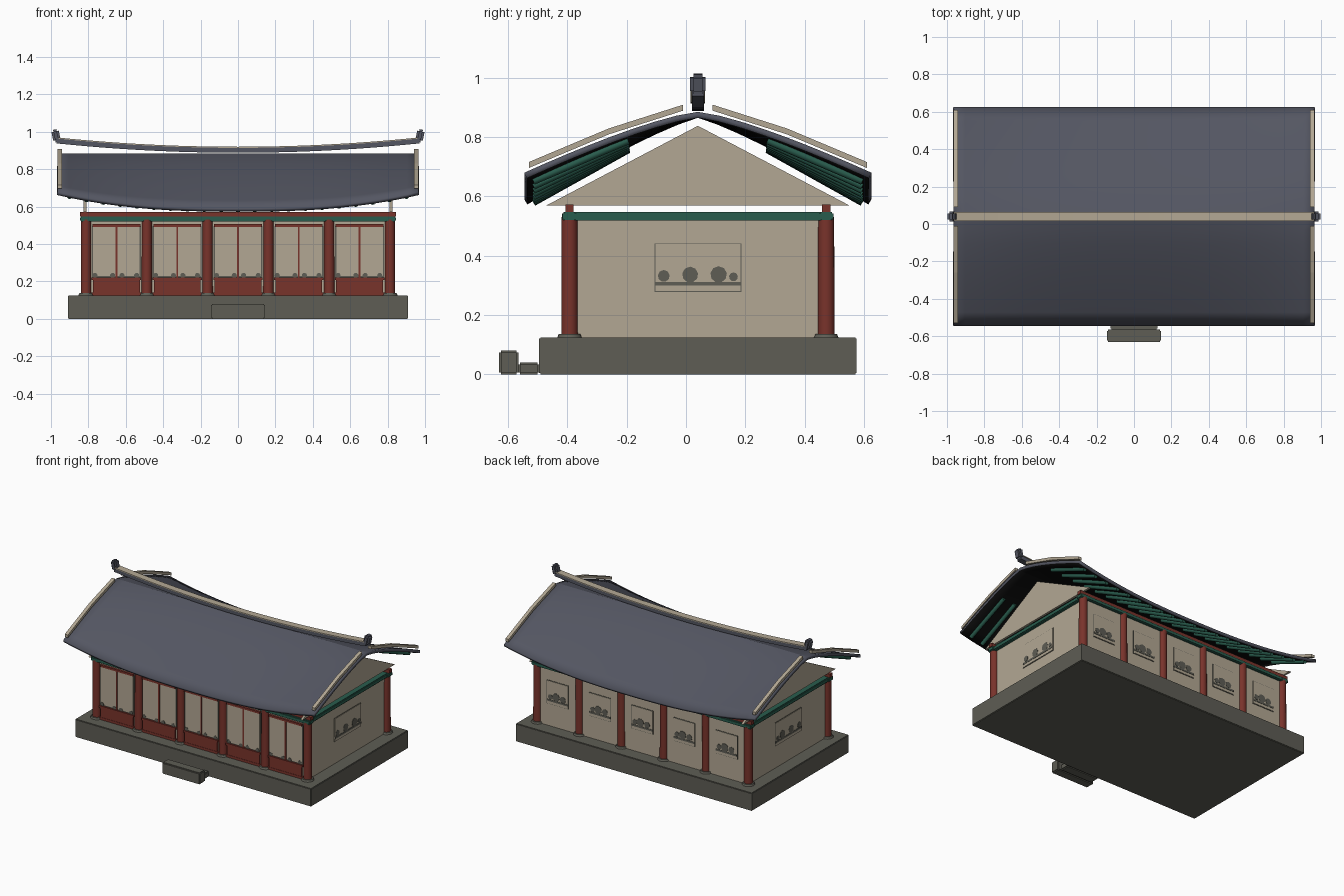
import bpy, bmesh, math
from mathutils import Vector

cube = bpy.data.objects.get("Cube")
if cube:
    bpy.data.objects.remove(cube, do_unlink=True)


def material(name, rgb):
    m = bpy.data.materials.new(name)
    m.use_nodes = True
    m.diffuse_color = (*rgb, 1)
    bsdf = next(n for n in m.node_tree.nodes if n.type == 'BSDF_PRINCIPLED')
    bsdf.inputs["Base Color"].default_value = (*rgb, 1)
    bsdf.inputs["Roughness"].default_value = 0.9
    return m


TILE = material("slate_tile", (.088, .093, .122))
PLASTER = material("plaster", (.45, .39, .295))
RED = material("red_lacquer", (.19, .033, .024))
GREEN = material("green_paint", (.022, .108, .075))
STONE = material("stone", (.112, .11, .09))
DARK = material("dark_soffit", (.004, .004, .004))

MID = 0.04        # building centre along y
HALF = 0.4325     # column rows
COLUMNS = [-.8125 + .325 * i for i in range(6)]
BAYS = [a + .1625 for a in COLUMNS[:-1]]
SPAN, DEPTH = .965, .585


def finish(bm, name, *mats):
    bmesh.ops.recalc_face_normals(bm, faces=bm.faces)
    me = bpy.data.meshes.new(name)
    bm.to_mesh(me)
    bm.free()
    ob = bpy.data.objects.new(name, me)
    bpy.context.collection.objects.link(ob)
    for m in mats:
        me.materials.append(m)
    return ob


def box(name, x, y, z, mat, bevel=0):
    """Box from (min, max) pairs."""
    bm = bmesh.new()
    bmesh.ops.create_cube(bm, size=1)
    for v in bm.verts:
        v.co = [(a + b) / 2 + c * (b - a) for (a, b), c in zip((x, y, z), v.co)]
    if bevel:
        bmesh.ops.bevel(bm, geom=bm.edges[:], offset=bevel, segments=2, affect='EDGES')
    return finish(bm, name, mat)


def rod(name, a, b, r1, r2, mat, sides=16):
    """Round bar between two points, smooth on its side."""
    a, b = Vector(a), Vector(b)
    bm = bmesh.new()
    bmesh.ops.create_cone(bm, cap_ends=True, segments=sides, radius1=r1,
                          radius2=r2, depth=(b - a).length)
    for f in bm.faces:
        f.smooth = len(f.verts) == 4
    for e in bm.edges:
        e.smooth = all(len(f.verts) == 4 for f in e.link_faces)
    ob = finish(bm, name, mat)
    ob.location = (a + b) / 2
    ob.rotation_euler = (b - a).to_track_quat('Z', 'Y').to_euler()
    return ob


def strip(name, path, across, height, mat):
    """Rectangular bar swept along a path."""
    bm = bmesh.new()
    side, up = Vector(across), Vector((0, 0, height))
    rings = [[bm.verts.new(Vector(p) + o) for o in (-side, side, side + up, up - side)]
             for p in path]
    for r, s in zip(rings, rings[1:]):
        for i in range(4):
            bm.faces.new((r[i], r[i - 1], s[i - 1], s[i]))
    bm.faces.new(rings[0])
    bm.faces.new(rings[-1])
    return finish(bm, name, mat)


def roof_z(x, d):
    """Roof height at x and at distance d from the ridge line."""
    t = abs(d) / DEPTH
    return .885 - .295 * t ** 1.2 + .09 * t * abs(x / SPAN) ** 2.5


# Stone platform and entrance steps
box("platform", (-.91, .91), (-.495, .575), (0, .125), STONE, .004)
box("upper_step", (-.125, .125), (-.565, -.495), (0, .04), STONE, .006)
box("lower_step", (-.145, .145), (-.63, -.565), (0, .08), STONE, .006)

# Columns on round footings, in two rows
for s, row in ((-1, "front"), (1, "back")):
    y = MID + s * HALF
    for x in COLUMNS:
        rod(row + "_footing", (x, y, .123), (x, y, .137), .042, .036, STONE, 20)
        rod(row + "_column", (x, y, .135), (x, y, .53), .028, .027, RED, 20)
    box(row + "_beam", (-.845, .845), (y - .024, y + .024), (.52, .548), GREEN, .005)
    box(row + "_purlin", (-.845, .845), (y - .014, y + .014), (.548, .572), RED)

# Walls
box("front_wall", (-.81, .81), (-.395, -.385), (.125, .525), PLASTER)
box("back_wall", (-.81, .81), (.465, .48), (.125, .525), PLASTER)


def painting(name, origin, axis, out, width, spots):
    """Thin framed wall panel with painted motifs."""
    o, a, n, up = Vector(origin), Vector(axis), Vector(out), Vector((0, 0, 1))

    def plate(part, u, z, thick, mat):
        c = [o + a * i + up * j + n * k for i in u for j in z for k in (0, thick)]
        box(name + part, *[(min(p[i] for p in c), max(p[i] for p in c))
                           for i in range(3)], mat)
    w = width / 2
    plate("_frame", (-w, w), (.278, .442), .003, STONE)
    plate("_field", (.003 - w, w - .003), (.281, .439), .005, PLASTER)
    plate("_base_band", (.003 - w, w - .003), (.299, .312), .007, STONE)
    for u, r in spots:
        p = o + a * u + up * (.32 + r * .6)
        rod(name + "_motif", p, p + n * .007, r, r, STONE, 9)


# Gable ends with side walls, beams and painted panels
for s, side in ((1, "left"), (-1, "right")):
    box(side + "_wall", sorted((s * .80, s * .815)), (-.385, .47), (.125, .525), PLASTER)
    box(side + "_beam", sorted((s * .79, s * .836)), (-.418, .498), (.518, .548), GREEN, .005)
    painting(side + "_panel", (s * .815, MID, 0), (0, 1, 0), (s, 0, 0), .293,
             [(-.115, .02), (-.026, .027), (.07, .028), (.12, .015)])
    bm = bmesh.new()
    tri = [bm.verts.new((s * .81, y, z)) for y, z in
           ((MID - .51, .57), (MID + .51, .57), (MID, .838))]
    face = bm.faces.new(tri)
    ext = bmesh.ops.extrude_face_region(bm, geom=[face])
    for v in ext["geom"]:
        if isinstance(v, bmesh.types.BMVert):
            v.co.x += s * .015
    finish(bm, side + "_gable", PLASTER)

# Lattice doors in each front bay, painted panel in each back bay
for x in BAYS:
    box("door_backing", (x - .131, x + .131), (-.40, -.394), (.222, .495), STONE)
    box("door_paper", (x - .124, x + .124), (-.403, -.394), (.229, .495), PLASTER)
    for u in (-.115, -.02, .03, .108):
        rod("door_stain", (x + u, -.394, .232), (x + u, -.4045, .232), .014, .014, STONE, 9)
    box("door_mullion", (x - .005, x + .005), (-.408, -.394), (.22, .495), RED)
    box("door_top_rail", (x - .128, x + .128), (-.41, -.394), (.492, .506), RED)
    box("door_lower_board", (x - .125, x + .125), (-.408, -.394), (.142, .214), RED)
    box("door_middle_rail", (x - .132, x + .132), (-.412, -.394), (.208, .222), RED)
    box("door_sill", (x - .135, x + .135), (-.41, -.394), (.125, .142), RED)
    painting("back_panel", (x, .48, 0), (1, 0, 0), (0, 1, 0), .17,
             [(-.04, .022), (.012, .028), (.055, .018)])

# Curved tile roof with a dark underside
bm = bmesh.new()
NX, NY = 32, 16
grid = []
for i in range(NX + 1):
    x = SPAN * (2 * i / NX - 1)
    ds = [DEPTH * (2 * j / NY - 1) for j in range(NY + 1)]
    grid.append([bm.verts.new((x, MID + d, roof_z(x, d))) for d in ds])
for i in range(NX):
    for j in range(NY):
        f = bm.faces.new((grid[i][j], grid[i + 1][j], grid[i + 1][j + 1], grid[i][j + 1]))
        f.smooth = True
        f.normal_update()
for e in bm.edges:
    if all(abs(v.co.y - MID) < 1e-5 for v in e.verts):
        e.smooth = False
roof = finish(bm, "roof", TILE, DARK)
if roof.data.polygons[0].normal.z < 0:
    roof.data.flip_normals()
shell = roof.modifiers.new("thickness", 'SOLIDIFY')
shell.thickness, shell.offset, shell.material_offset = .02, -1, 1
shell.use_rim = True

# Rafters under both eaves
for s in (-1, 1):
    for i in range(21):
        x = -.9 + .09 * i
        ends = [(x, MID + s * d, roof_z(x, d) - .028) for d in (.235, .555)]
        rod("rafter", *ends, .013, .013, GREEN, 8)

# Verge strips along the gable edges
for sx in (-1, 1):
    for sy in (-1, 1):
        x = sx * .952
        path = [(x, MID + sy * d, roof_z(x, d) + .012) for d in (.05, .30, .57)]
        strip("verge_strip", path, (.012, 0, 0), .02, PLASTER)

# Upswept ridge with end ornaments
xs = [.97 * (i / 12 - 1) for i in range(25)]
curve = [(x, MID, .888 + .05 * (x / .97) ** 2) for x in xs]
strip("ridge_bar", curve, (0, .02, 0), .026, TILE)
strip("ridge_cap", [(x, y, z + .026) for x, y, z in curve], (0, .024, 0), .006, PLASTER)
for s in (-1, 1):
    orn = box("ridge_ornament", (-.02, .02), (-.026, .026), (-.034, .034), TILE, .011)
    orn.location = (s * .973, MID, .979)
    orn.rotation_euler.y = s * math.radians(12)
